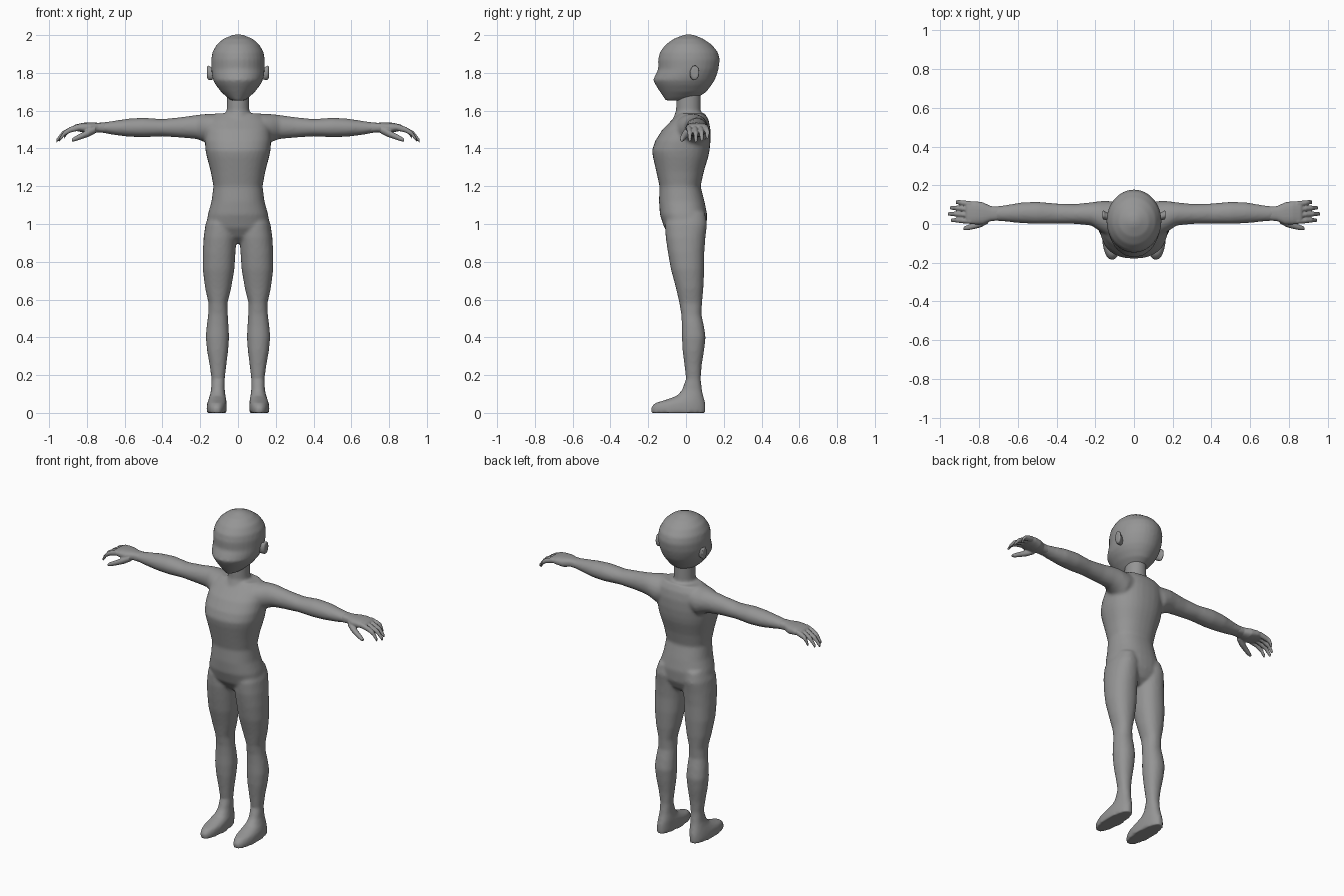
import bpy, bmesh, math

skin = bpy.data.materials.new("plain grey")
skin.diffuse_color = (0.3, 0.3, 0.3, 1)


def loft(bm, rings, axis="z", side=1, n=24, power=2.0):
    """Closed tube; each ring is (t, a0, a1, b0, b1), the extents of an oval at t."""
    loops = []
    for t, a0, a1, b0, b1 in rings:
        loop = []
        for i in range(n):
            ang = 2 * math.pi * i / n
            c, s = math.cos(ang), math.sin(ang)
            a = (a0 + a1) / 2 + (a1 - a0) / 2 * math.copysign(abs(c) ** (2 / power), c)
            b = (b0 + b1) / 2 + (b1 - b0) / 2 * math.copysign(abs(s) ** (2 / power), s)
            x, y, z = (a, b, t) if axis == "z" else (t, a, b)
            loop.append(bm.verts.new((side * x, y, z)))
        loops.append(loop)
    for lo, hi in zip(loops, loops[1:]):
        for i in range(n):
            j = (i + 1) % n
            bm.faces.new((lo[i], lo[j], hi[j], hi[i]))
    bm.faces.new(loops[0])
    bm.faces.new(loops[-1])


def finish(name, bm, voxel, rounds):
    """Fuse the overlapping tubes into one smooth skin."""
    bmesh.ops.recalc_face_normals(bm, faces=bm.faces)
    me = bpy.data.meshes.new(name)
    bm.to_mesh(me)
    bm.free()
    me.materials.append(skin)
    ob = bpy.data.objects.new(name, me)
    bpy.context.collection.objects.link(ob)
    fuse = ob.modifiers.new("fuse", "REMESH")
    fuse.mode = "VOXEL"
    fuse.voxel_size = voxel
    fuse.use_smooth_shade = True
    relax = ob.modifiers.new("relax", "SMOOTH")
    relax.factor = 0.5
    relax.iterations = rounds
    return ob


# Torso and neck
body = bmesh.new()
torso = [(0.90, .05, -.04, .05), (0.93, .11, -.08, .085), (0.98, .168, -.115, .108),
         (1.05, .16, -.138, .112), (1.12, .14, -.143, .098), (1.20, .13, -.14, .077),
         (1.28, .145, -.158, .095), (1.355, .165, -.175, .118), (1.39, .172, -.18, .125),
         (1.44, .176, -.163, .13), (1.50, .172, -.125, .13), (1.55, .16, -.075, .12),
         (1.585, .12, -.04, .10)]
loft(body, [(z, -w, w, f, b) for z, w, f, b in torso], n=32, power=2.3)
neck = [(1.54, .08, -.075, .09), (1.60, .06, -.053, .078), (1.72, .058, -.052, .078)]
loft(body, [(z, -w, w, f, b) for z, w, f, b in neck])

# Legs with feet, and arms down to the wrist
leg = [(0.0, .062, .166, -.186, .104), (.03, .06, .166, -.186, .104),
       (.052, .06, .163, -.165, .102), (.07, .062, .157, -.105, .098),
       (.09, .066, .150, -.05, .092), (.12, .070, .143, -.022, .085), (.18, .070, .140, .0, .078),
       (.25, .062, .150, -.008, .083), (.33, .052, .164, -.018, .096),
       (.40, .047, .171, -.022, .104), (.46, .050, .166, -.022, .095),
       (.52, .054, .158, -.025, .082), (.58, .056, .156, -.035, .085),
       (.66, .036, .174, -.053, .092), (.76, .019, .187, -.08, .097),
       (.85, .013, .187, -.096, .097), (.93, .008, .182, -.108, .103),
       (1.0, .015, .172, -.11, .112), (1.06, .03, .15, -.09, .10)]
arm = [(.06, -.05, .11, 1.44, 1.582), (.14, -.06, .12, 1.41, 1.583),
       (.18, -.035, .118, 1.435, 1.582), (.22, -.008, .112, 1.45, 1.577),
       (.30, .0, .104, 1.457, 1.566), (.40, .002, .106, 1.464, 1.555),
       (.50, .0, .115, 1.459, 1.563), (.58, .004, .112, 1.462, 1.558),
       (.66, .012, .098, 1.472, 1.546), (.73, .018, .09, 1.485, 1.535)]
for side in (1, -1):
    loft(body, leg, "z", side, power=2.2)
    loft(body, arm, "x", side)
finish("body", body, 0.009, 6)

# Head: domed skull, projecting face and flat jaw
head = bmesh.new()
skull = [(1.654, .035, -.108, .03), (1.67, .058, -.118, .065), (1.70, .09, -.138, .108),
         (1.735, .117, -.16, .135), (1.762, .132, -.174, .152), (1.79, .138, -.162, .163),
         (1.82, .141, -.147, .172), (1.87, .142, -.148, .179), (1.91, .135, -.138, .169),
         (1.95, .113, -.108, .136), (1.98, .078, -.066, .092), (1.998, .035, -.02, .05),
         (2.004, .01, .0, .025)]
loft(head, [(z, -w, w, f, b) for z, w, f, b in skull], n=32)
finish("head", head, 0.009, 4)

for side, label in ((1, "left"), (-1, "right")):
    # Ear: small flattened lobe
    ear = bmesh.new()
    loft(ear, [(.115, .02, .05, 1.765, 1.82), (.145, .02, .062, 1.762, 1.832),
               (.158, .022, .072, 1.76, 1.842), (.164, .03, .068, 1.775, 1.838)], "x", side, 16)
    finish(label + "_ear", ear, 0.005, 2)

    # Hand: palm, four curled fingers and a thumb
    hand = bmesh.new()
    loft(hand, [(.70, .018, .09, 1.482, 1.537), (.74, .015, .092, 1.485, 1.536),
                (.78, -.002, .112, 1.478, 1.537), (.82, -.002, .118, 1.485, 1.536),
                (.86, .002, .116, 1.493, 1.527), (.87, .01, .11, 1.498, 1.52)],
         "x", side, power=2.5)
    fingers = [(.015, .02, .945, 1.437), (.045, .052, .962, 1.432),
               (.075, .083, .950, 1.437), (.104, .113, .920, 1.452)]
    for y0, y1, tip, drop in fingers:
        path = [(.845, y0, 1.511), (.89, (y0 + y1) / 2, 1.498),
                (.89 + (tip - .89) * .55, y1, (1.498 + drop) / 2 + .012), (tip, y1, drop + .008)]
        loft(hand, [(x, y - r, y + r, z - r * 1.15, z + r * 1.15)
                    for (x, y, z), r in zip(path, (.015, .0135, .0125, .009))], "x", side, 12)
    thumb = [(.755, .022, 1.50, .02), (.79, .004, 1.483, .021), (.825, -.009, 1.467, .017),
             (.86, -.019, 1.452, .014), (.88, -.023, 1.444, .009)]
    loft(hand, [(x, y - r, y + r, z - r, z + r) for x, y, z, r in thumb], "x", side, 12)
    finish(label + "_hand", hand, 0.004, 3)
